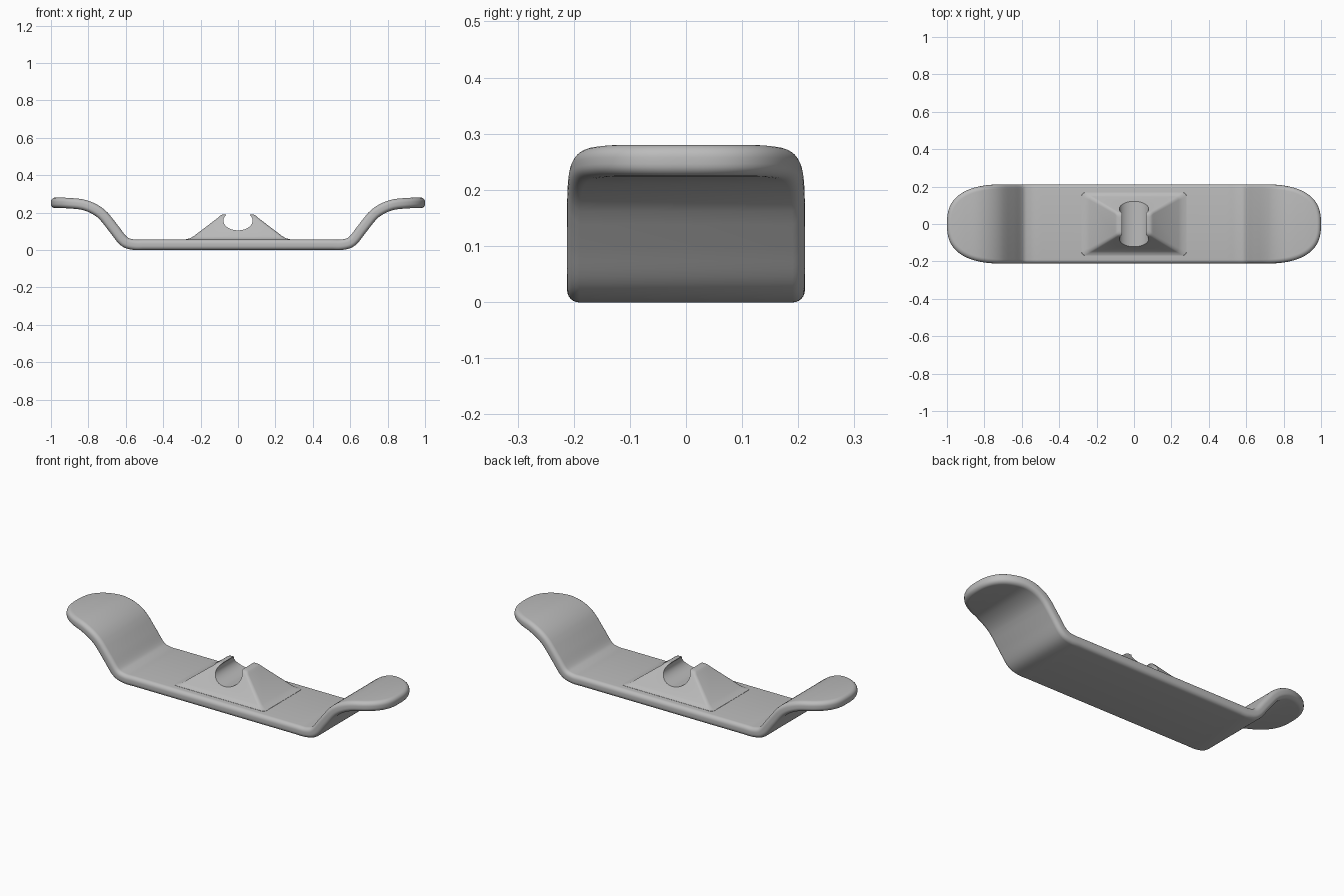
import bpy, bmesh, math

cube = bpy.data.objects.get("Cube")
if cube:
    bpy.data.objects.remove(cube, do_unlink=True)

grey = bpy.data.materials.new("plain grey")
grey.use_nodes = True
colour = (0.5, 0.5, 0.5, 1)
grey.diffuse_color = colour
grey.node_tree.nodes["Principled BSDF"].inputs["Base Color"].default_value = colour


def finish(name, bm, angle):
    bmesh.ops.remove_doubles(bm, verts=bm.verts, dist=1e-5)
    bmesh.ops.recalc_face_normals(bm, faces=bm.faces)
    mesh = bpy.data.meshes.new(name)
    bm.to_mesh(mesh)
    bm.free()
    obj = bpy.data.objects.new(name, mesh)
    bpy.context.collection.objects.link(obj)
    mesh.materials.append(grey)
    bpy.ops.object.select_all(action='DESELECT')
    obj.select_set(True)
    bpy.context.view_layer.objects.active = obj
    bpy.ops.object.shade_smooth_by_angle(angle=math.radians(angle))
    return obj


def bridge(bm, rings):
    for low, high in zip(rings, rings[1:]):
        n = len(low)
        for i in range(n):
            j = (i + 1) % n
            bm.faces.new((low[i], low[j], high[j], high[i]))


# Deck: flat slab with rounded rim, bent along a side-view centreline
HALF_W, HALF_T, RIM = 0.212, 0.028, 0.022
STRAIGHT, POWER = 0.68, 2.6
LINE = [(0, 0.028), (0.5, 0.028), (0.56, 0.029), (0.61, 0.047), (0.665, 0.115),
        (0.73, 0.193), (0.81, 0.237), (0.9, 0.25), (1.0, 0.252)]


def slope(i):
    if i in (0, len(LINE) - 1):
        return 0
    (x0, z0), (x1, z1) = LINE[i - 1], LINE[i + 1]
    return (z1 - z0) / (x1 - x0)


def centre(x):
    x = min(abs(x), 1)
    i = max(k for k in range(len(LINE) - 1) if LINE[k][0] <= x)
    (x0, z0), (x1, z1) = LINE[i], LINE[i + 1]
    h = x1 - x0
    t = (x - x0) / h
    return (z0 * (1 + 2 * t) * (1 - t) ** 2 + z1 * t * t * (3 - 2 * t)
            + h * slope(i) * t * (1 - t) ** 2 + h * slope(i + 1) * t * t * (t - 1))


def bend(x, y, h):
    a = math.atan2(centre(x + 0.004) - centre(x - 0.004), 0.008)
    if abs(x) > 0.97:
        a = 0
    return (x - h * math.sin(a), y, centre(x) + h * math.cos(a))


# Half outline from the middle to the rounded tip
half = [(x, HALF_W) for x in (0, 0.25, 0.48)]
half += [(0.5 + 0.18 * i / 18, HALF_W) for i in range(18)]
for i in range(33):
    a = math.pi / 2 * i / 32
    half.append((STRAIGHT + (1 - STRAIGHT) * math.sin(a) ** (2 / POWER),
                 HALF_W * max(math.cos(a), 0) ** (2 / POWER) if i < 32 else 0))
side = [(-x, y) for x, y in half[:0:-1]] + half
outline = side + [(x, -y) for x, y in side[-2:0:-1]]

bm = bmesh.new()
rim = []
for i in range(7):
    a = math.pi / 2 * i / 6
    rim.append((RIM * (1 - math.sin(a)), -(HALF_T - RIM) - RIM * math.cos(a)))
rim += [(d, -h) for d, h in rim[::-1]]
rings = [[bm.verts.new(bend(x * (1 - d), y * (1 - d / HALF_W), h)) for x, y in outline]
         for d, h in rim]
bridge(bm, rings)
# Close top and bottom with strips running across the deck
n, m = len(outline), len(side)
for ring in (rings[0], rings[-1]):
    bm.faces.new((ring[0], ring[1], ring[-1]))
    bm.faces.new((ring[m - 2], ring[m - 1], ring[m]))
    for i in range(1, m - 2):
        bm.faces.new((ring[i], ring[i + 1], ring[n - i - 1], ring[n - i]))
finish("deck", bm, 40)


# Mount: rounded pyramid with a flared foot: half length, half depth, height, corner
LEVELS = [(0.285, 0.172, 0.04, 0.02), (0.28, 0.168, 0.057, 0.02),
          (0.258, 0.155, 0.062, 0.02), (0.238, 0.146, 0.073, 0.018),
          (0.105, 0.068, 0.174, 0.014), (0.097, 0.061, 0.183, 0.014),
          (0.088, 0.053, 0.188, 0.014), (0.076, 0.042, 0.19, 0.012)]
bm = bmesh.new()
rings = []
for lx, ly, z, r in LEVELS:
    ring = []
    for k in range(4):
        sx, sy = (1, -1, -1, 1)[k], (1, 1, -1, -1)[k]
        for s in range(6):
            a = math.pi / 2 * (k + s / 5)
            ring.append(bm.verts.new((sx * (lx - r) + r * math.cos(a),
                                      sy * (ly - r) + r * math.sin(a), z)))
    rings.append(ring)
bridge(bm, rings)
bm.faces.new(rings[0])
bm.faces.new(rings[-1])
mount = finish("axle_mount", bm, 35)

# Oval groove cut through the mount from front to back
bm = bmesh.new()
ovals = []
for y in (-0.3, 0.3):
    ovals.append([bm.verts.new((0.078 * math.cos(math.tau * i / 64), y,
                                0.157 + 0.052 * math.sin(math.tau * i / 64)))
                  for i in range(64)])
bridge(bm, ovals)
for oval in ovals:
    bm.faces.new(oval)
cutter = finish("groove_cutter", bm, 35)
# Open the groove upward between the two lips
bm = bmesh.new()
bmesh.ops.create_cube(bm, size=1)
for v in bm.verts:
    v.co = (v.co.x * 0.126, v.co.y * 0.6, 0.215 + v.co.z * 0.06)
slot = finish("slot_cutter", bm, 35)

bpy.context.view_layer.objects.active = mount
for tool in (cutter, slot):
    tool.hide_render = True
    mod = mount.modifiers.new("cut", 'BOOLEAN')
    mod.operation, mod.solver, mod.object = 'DIFFERENCE', 'EXACT', tool
    bpy.ops.object.modifier_apply(modifier=mod.name)
for tool in (cutter, slot):
    bpy.data.objects.remove(tool, do_unlink=True)
mount.select_set(True)
bpy.ops.object.shade_smooth_by_angle(angle=math.radians(35))
